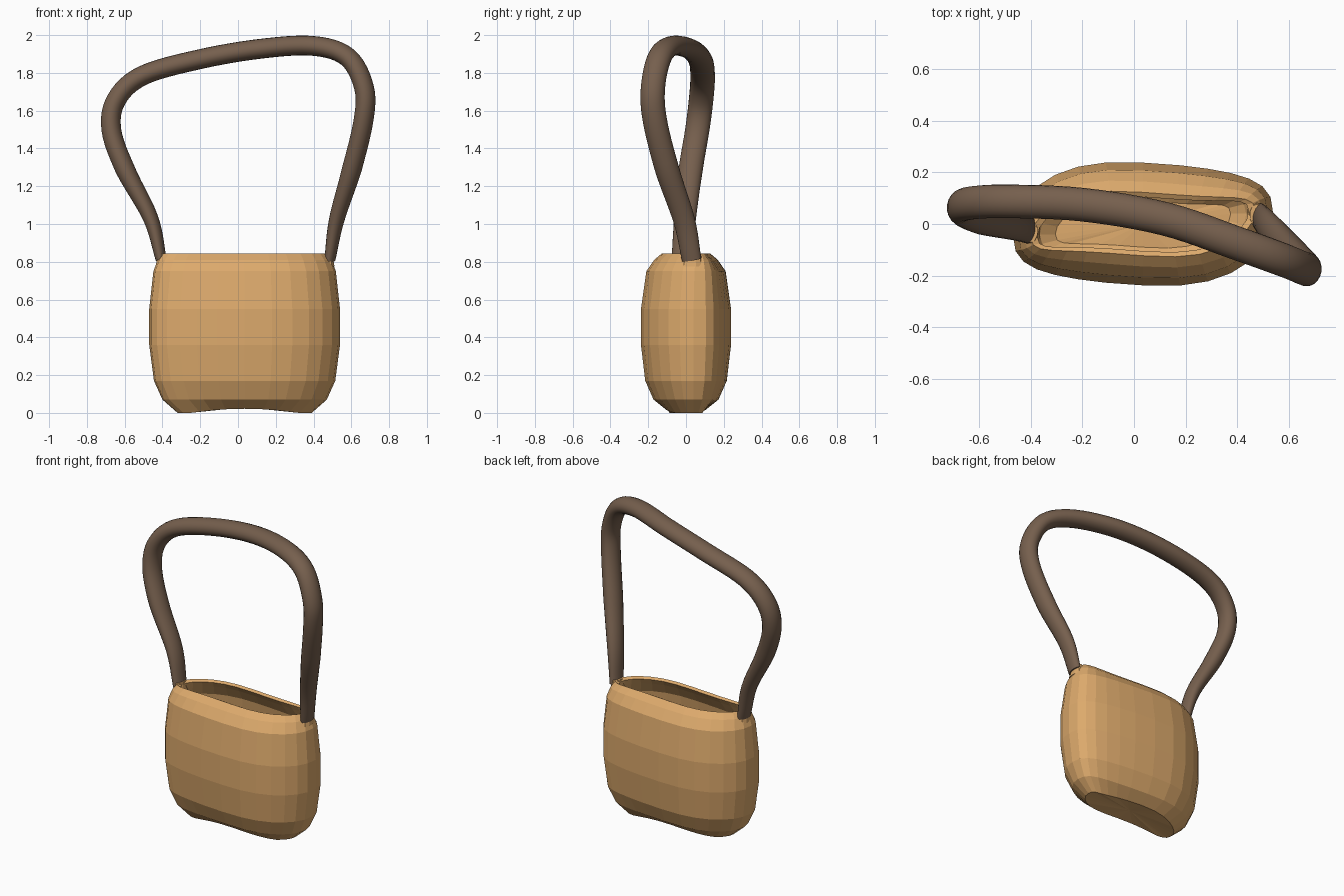
import bpy, math
from mathutils import Vector

if "Cube" in bpy.data.objects:
    bpy.data.objects.remove(bpy.data.objects["Cube"])


def material(name, color):
    m = bpy.data.materials.new(name)
    m.diffuse_color = color
    m.use_nodes = True
    m.node_tree.nodes["Principled BSDF"].inputs["Base Color"].default_value = m.diffuse_color
    return m


leather = material("tan_leather", (0.72, 0.40, 0.15, 1))
strap = material("brown_strap", (0.18, 0.115, 0.075, 1))


def loft(name, rings, mat, cap_start, cap_end):
    """Skin equal-length rings; each end is closed by a fan to the given centre."""
    n = len(rings[0])
    verts = [tuple(p) for r in rings for p in r]
    faces = []
    for i in range(len(rings) - 1):
        for k in range(n):
            j = (k + 1) % n
            faces.append((i * n + k, i * n + j, (i + 1) * n + j, (i + 1) * n + k))
    last = (len(rings) - 1) * n
    verts += [tuple(cap_start), tuple(cap_end)]
    a, b = len(verts) - 2, len(verts) - 1
    for k in range(n):
        j = (k + 1) % n
        faces.append((a, j, k))
        faces.append((b, last + k, last + j))
    me = bpy.data.meshes.new(name)
    me.from_pydata(verts, [], faces)
    me.materials.append(mat)
    ob = bpy.data.objects.new(name, me)
    bpy.context.collection.objects.link(ob)
    return ob


# Bag body: rounded oval rings with a slight S-twist, outside up and inside down
def bag_ring(z, hx, hy, skew, lift=0, sides=28):
    ring = []
    for k in range(sides):
        t = 2 * math.pi * k / sides
        c, s = math.cos(t), math.sin(t)
        u = math.copysign(abs(c) ** 0.83, c)
        v = math.copysign(abs(s) ** 0.83, s)
        ring.append((0.035 + hx * u, hy * v + skew * (1.6 * u ** 3 - 0.6 * u),
                     z + lift * max(0, 1 - 1.6 * u * u)))
    return ring


profile = [  # height, half width, half depth, twist, lift of the middle
    (0.0, 0.355, 0.105, 0.04, 0.022), (0.07, 0.435, 0.17, 0.04, 0),
    (0.17, 0.48, 0.215, 0.04, 0), (0.36, 0.505, 0.238, 0.04, 0),
    (0.55, 0.505, 0.238, 0.04, 0), (0.75, 0.483, 0.208, 0.045, 0),
    (0.81, 0.46, 0.165, 0.05, 0), (0.845, 0.435, 0.123, 0.05, 0),
    (0.835, 0.41, 0.105, 0.05, 0), (0.80, 0.42, 0.13, 0.05, 0),
    (0.73, 0.45, 0.175, 0.045, 0), (0.55, 0.47, 0.203, 0.04, 0),
    (0.36, 0.47, 0.203, 0.04, 0), (0.18, 0.445, 0.18, 0.04, 0),
    (0.09, 0.40, 0.14, 0.04, 0), (0.045, 0.34, 0.09, 0.04, 0.015)]
loft("bag_body", [bag_ring(*p) for p in profile], leather,
     (0.035, 0, 0.03), (0.035, 0, 0.065))

# Handle: soft tube swept along a leaning loop
path = [Vector(p) for p in [
    (-0.405, -0.025, 0.81), (-0.46, -0.005, 1.03), (-0.595, 0.025, 1.29),
    (-0.668, 0.06, 1.50), (-0.64, 0.08, 1.66), (-0.50, 0.088, 1.785),
    (-0.20, 0.075, 1.87), (0.12, 0.02, 1.925), (0.40, -0.075, 1.94),
    (0.58, -0.14, 1.88), (0.665, -0.175, 1.72), (0.662, -0.165, 1.55),
    (0.60, -0.10, 1.29), (0.52, -0.01, 1.02), (0.485, 0.03, 0.81)]]


def smooth_path(pts, steps):
    out = []
    ext = [2 * pts[0] - pts[1]] + pts + [2 * pts[-1] - pts[-2]]
    for i in range(1, len(ext) - 2):
        p0, p1, p2, p3 = ext[i - 1:i + 3]
        for s in range(steps):
            t = s / steps
            out.append(0.5 * (2 * p1 + (p2 - p0) * t
                              + (2 * p0 - 5 * p1 + 4 * p2 - p3) * t * t
                              + (3 * p1 - p0 - 3 * p2 + p3) * t ** 3))
    return out + [pts[-1]]


line = smooth_path(path, 6)
rings = []
for i, p in enumerate(line):
    tan = (line[min(i + 1, len(line) - 1)] - line[max(i - 1, 0)]).normalized()
    wide = Vector((0.15, 1, 0))
    wide = (wide - tan * wide.dot(tan)).normalized()
    out = wide.cross(tan)
    if out.dot(p - Vector((0, p.y, 1.4))) < 0:
        out = -out
    taper = min(1, min(i, len(line) - 1 - i) / 12)
    w, r = 0.052 + 0.013 * taper, 0.03 + 0.025 * taper
    ring = []
    for k in range(20):
        a = 2 * math.pi * k / 20
        c, s = math.cos(a), math.sin(a)
        ring.append(p + wide * w * c + out * r * (s if s > 0 else 0.9 * s))
    rings.append(ring)
handle = loft("handle", rings, strap, path[0], path[-1])
bpy.context.view_layer.objects.active = handle
handle.select_set(True)
bpy.ops.object.mode_set(mode='EDIT')
bpy.ops.mesh.select_all(action='SELECT')
bpy.ops.mesh.normals_make_consistent(inside=False)
bpy.ops.object.mode_set(mode='OBJECT')
bpy.ops.object.shade_smooth_by_angle(angle=math.radians(40))

# Small leather tabs where the handle meets the rim
for side, x, y in (("left", -0.40, -0.03), ("right", 0.475, 0.035)):
    bpy.ops.mesh.primitive_cone_add(vertices=10, radius1=0.05, radius2=0.035,
                                    depth=0.07, location=(x, y, 0.81))
    tab = bpy.context.object
    tab.name = side + "_handle_tab"
    tab.scale = (0.75, 1.2, 1)
    tab.data.materials.append(leather)
